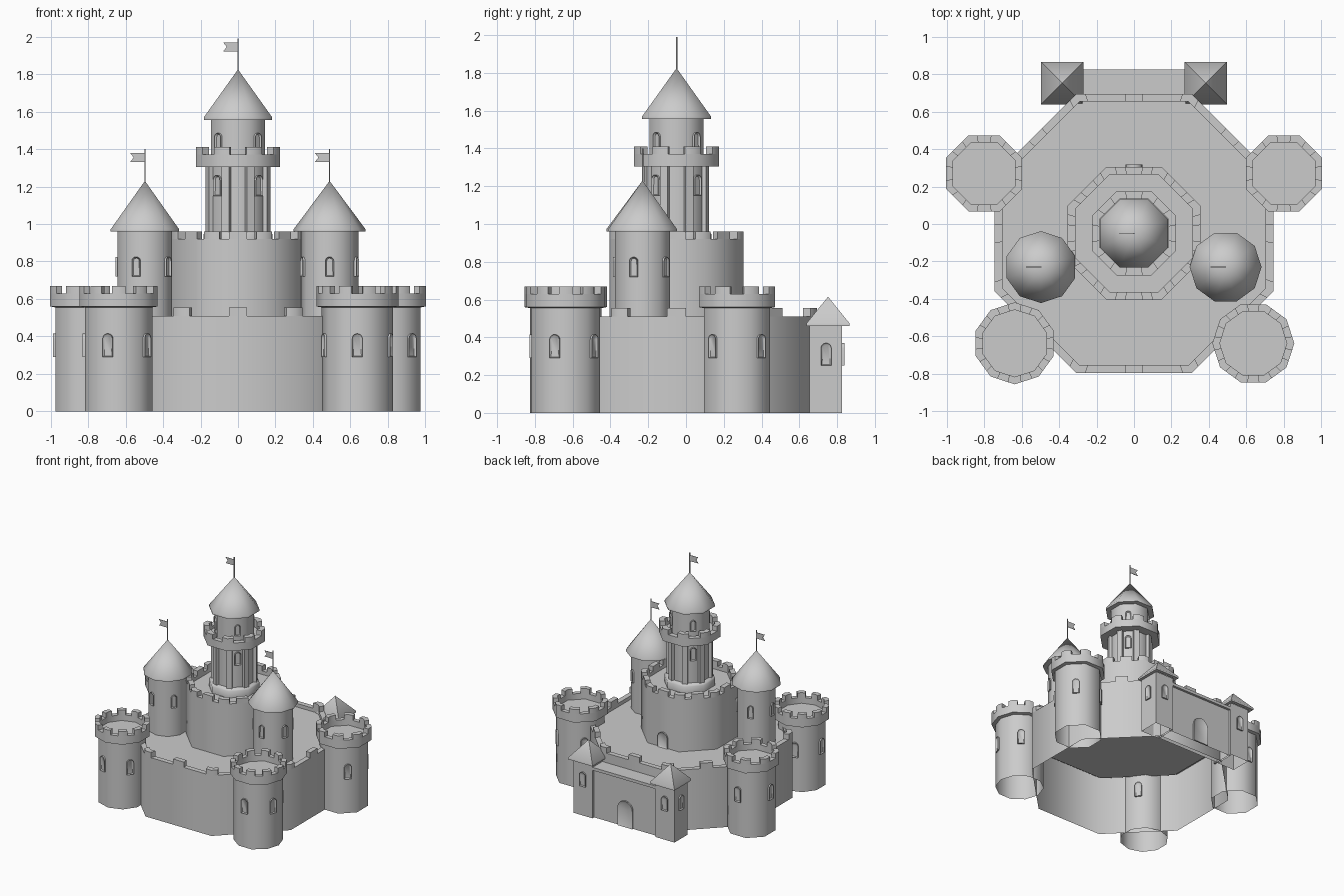
import bpy, bmesh, math
from math import sin, cos, pi, radians
from mathutils import Vector, Matrix

cube = bpy.data.objects.get("Cube")
if cube:
    bpy.data.objects.remove(cube, do_unlink=True)

stone = bpy.data.materials.new("stone_grey")
stone.use_nodes = True
GREY = (0.6, 0.6, 0.6, 1)
stone.diffuse_color = GREY
stone.node_tree.nodes["Principled BSDF"].inputs["Base Color"].default_value = GREY


def finish(name, bm, normals=True):
    if normals:
        bmesh.ops.recalc_face_normals(bm, faces=bm.faces)
    mesh = bpy.data.meshes.new(name)
    bm.to_mesh(mesh)
    bm.free()
    obj = bpy.data.objects.new(name, mesh)
    obj.data.materials.append(stone)
    bpy.context.collection.objects.link(obj)
    bpy.ops.object.select_all(action='DESELECT')
    obj.select_set(True)
    bpy.context.view_layer.objects.active = obj
    bpy.ops.object.shade_smooth_by_angle(angle=radians(50))
    return obj


def corner(c, n, rot, r, i, z=0):
    """Corner i of a polygon; rot is the direction of its first flat side."""
    a = radians(rot) + (i - 0.5) * 2 * pi / n
    return Vector((c[0] + r * cos(a), c[1] + r * sin(a), z))


def lathe(name, c, n, rot, profile):
    """Many-sided shell from (radius, height) points, open at the bottom."""
    bm = bmesh.new()
    rings = []
    for r, z in profile:
        if r == 0:
            rings.append([bm.verts.new((c[0], c[1], z))] * n)
        else:
            rings.append([bm.verts.new(corner(c, n, rot, r, i, z)) for i in range(n)])
    for low, high in zip(rings, rings[1:]):
        for i in range(n):
            j = (i + 1) % n
            quad = [low[i], low[j], high[j], high[i]]
            bm.faces.new(list(dict.fromkeys(quad)))
    # Outward winding already follows from the profile direction
    return finish(name, bm, False)


def prism(bm, outline, z0, z1):
    face = bm.faces.new([bm.verts.new((p[0], p[1], z0)) for p in outline])
    up = bmesh.ops.extrude_face_region(bm, geom=[face])['geom']
    bmesh.ops.translate(bm, vec=(0, 0, z1 - z0), verts=[v for v in up if isinstance(v, bmesh.types.BMVert)])


def merlons(name, c, n, rot, r, thick, z0, z1, half, middle=False):
    """Blocks wrapped round the corners, and optionally mid-side ones."""
    bm = bmesh.new()

    def on_edge(s, rad):
        i = math.floor(s)
        return corner(c, n, rot, rad, i).lerp(corner(c, n, rot, rad, i + 1), s - i)
    for i in range(n):
        spans = [(i - half, i, i + half)]
        if middle:
            spans.append((i + 0.5 - half, i + 0.5 + half))
        for span in spans:
            outer = [on_edge(s, r) for s in span]
            inner = [on_edge(s, r - thick) for s in reversed(span)]
            prism(bm, outer + inner, z0, z1)
    finish(name, bm)


def box(name, x0, x1, y0, y1, z0, z1, open_bottom=False):
    bm = bmesh.new()
    prism(bm, [(x0, y0), (x1, y0), (x1, y1), (x0, y1)], z0, z1)
    if open_bottom:
        bmesh.ops.recalc_face_normals(bm, faces=bm.faces)
        low = [f for f in bm.faces if f.normal.z < -0.9]
        bmesh.ops.delete(bm, geom=low, context='FACES')
    return finish(name, bm, not open_bottom)


def arch(name, c, dist, angle, z0, w, h, depth=0.012):
    """Raised arched frame with a sunken panel, facing the given angle."""
    bm = bmesh.new()
    pts = [(-w / 2, 0), (w / 2, 0)]
    pts += [(w / 2 * cos(t * pi / 8), h - w / 2 + w / 2 * sin(t * pi / 8)) for t in range(9)]
    a = radians(angle)
    face = bm.faces.new([bm.verts.new((x, -depth, z)) for x, z in pts])
    base = bm.faces.new([bm.verts.new((x, 0, z)) for x, z in reversed(pts)])
    front, back = list(face.verts), list(reversed(base.verts))
    for i in range(len(pts)):
        j = (i + 1) % len(pts)
        bm.faces.new((front[j], front[i], back[i], back[j]))
    bmesh.ops.remove_doubles(bm, verts=bm.verts, dist=0.0001)
    bmesh.ops.recalc_face_normals(bm, faces=bm.faces)
    bm.faces.ensure_lookup_table()
    face = min(bm.faces, key=lambda f: f.calc_center_median().y)
    bmesh.ops.inset_region(bm, faces=[face], thickness=w * 0.16, depth=0)
    bmesh.ops.translate(bm, vec=(0, depth * 0.8, 0), verts=face.verts)
    place = Vector((c[0] + dist * cos(a), c[1] + dist * sin(a), z0))
    bm.transform(Matrix.Translation(place) @ Matrix.Rotation(a + pi / 2, 4, 'Z'))
    finish(name, bm)


def flag(name, c, z0, z1):
    lathe(name + "_pole", c, 6, 0, [(0.004, z0 - 0.02), (0.004, z1), (0, z1)])
    bm = bmesh.new()
    top, h, w = z1 - 0.02, 0.05, 0.08
    pts = [(0, top), (-w, top), (-w * 0.75, top - h / 2), (-w, top - h), (0, top - h)]
    f = bm.faces.new([bm.verts.new((c[0] + x, c[1] - 0.002, z)) for x, z in pts])
    up = bmesh.ops.extrude_face_region(bm, geom=[f])['geom']
    bmesh.ops.translate(bm, vec=(0, 0.004, 0), verts=[v for v in up if isinstance(v, bmesh.types.BMVert)])
    finish(name + "_cloth", bm)


def apothem(r, n):
    return r * cos(pi / n)


MID = (0, -0.05)

# Outer wall and courtyard
R = 0.806
lathe("outer_wall", MID, 8, 0, [(R, 0), (R, 0.51), (R - 0.045, 0.51), (R - 0.045, 0.48), (0, 0.48)])
merlons("outer_merlons", MID, 8, 0, R, 0.045, 0.51, 0.555, 0.08, True)

# Inner keep
R = 0.384
lathe("keep_wall", MID, 8, 0, [(R, 0.48), (R, 0.92), (R - 0.045, 0.92), (R - 0.045, 0.89), (0, 0.89)])
merlons("keep_merlons", MID, 8, 0, R, 0.045, 0.92, 0.96, 0.16, True)
arch("keep_door", MID, 0.355, 90, 0.48, 0.09, 0.13)

# Four corner towers: place, number of sides, facing
towers = {
    "front_right_tower": ((-0.637, -0.637), 10, -108),
    "front_left_tower": ((0.637, -0.637), 10, -18),
    "back_right_tower": ((-0.8, 0.27), 8, 0),
    "back_left_tower": ((0.8, 0.27), 8, 45),
}
for name, (c, n, rot) in towers.items():
    r, R = 0.19, 0.219
    lathe(name, c, n, rot, [(r, 0), (r, 0.555), (R, 0.56), (R, 0.63), (R - 0.04, 0.63),
                            (R - 0.04, 0.58), (0, 0.58)])
    merlons(name + "_merlons", c, n, rot, R, 0.04, 0.63, 0.67, 0.28)
    for k in range(n // 2):
        arch(name + "_window", c, apothem(r, n), rot + k * 720 / n, 0.29, 0.055, 0.125)

# Two courtyard towers with cone roofs
for name, x, rot in (("right_turret", -0.497, -108), ("left_turret", 0.489, -18)):
    c = (x, -0.23)
    lathe(name, c, 10, rot, [(0.153, 0.48), (0.153, 0.965)])
    lathe(name + "_roof", c, 10, rot, [(0.15, 0.96), (0.192, 0.96), (0.192, 0.972), (0, 1.23)])
    for k in range(5):
        arch(name + "_window", c, apothem(0.153, 10), rot + k * 72, 0.72, 0.045, 0.105)
    flag(name + "_flag", c, 1.23, 1.4)

# Central tower: base, shaft, gallery, upper room and roof
lathe("tower_base", MID, 8, 0, [(0.2, 0.89), (0.2, 0.945), (0.185, 0.96), (0, 0.96)])
lathe("tower_shaft", MID, 8, 0, [(0.163, 0.95), (0.163, 1.32)])
for i in range(8):
    bm = bmesh.new()
    bmesh.ops.create_cube(bm, size=1)
    bm.transform(Matrix.Translation(corner(MID, 8, 0, 0.16, i, 1.135))
                 @ Matrix.Rotation((i - 0.5) * pi / 4, 4, 'Z')
                 @ Matrix.Diagonal((0.036, 0.044, 0.36, 1)))
    finish("tower_pilaster", bm)
R = 0.243
lathe("tower_gallery", MID, 8, 0, [(0.15, 1.305), (R, 1.305), (R, 1.37), (R - 0.045, 1.37),
                                   (R - 0.045, 1.345), (0, 1.345)])
merlons("gallery_merlons", MID, 8, 0, R, 0.045, 1.37, 1.41, 0.26)
lathe("upper_room", MID, 8, 0, [(0.155, 1.34), (0.155, 1.56)])
lathe("tower_roof", MID, 8, 0, [(0.15, 1.555), (0.197, 1.555), (0.197, 1.57), (0, 1.825)])
for k in range(4):
    arch("shaft_window", MID, apothem(0.163, 8), 45 + k * 90, 1.15, 0.05, 0.11)
    arch("upper_window", MID, apothem(0.155, 8), 45 + k * 90, 1.395, 0.045, 0.09)
flag("tower_flag", MID, 1.825, 1.99)

# Gatehouse at the back, with two square turrets
box("gate_wall", -0.31, 0.31, 0.66, 0.805, 0, 0.41, True)
box("gate_cornice", -0.3, 0.3, 0.66, 0.825, 0.405, 0.43)
arch("gate_door", (0, 0), 0.805, 90, 0, 0.14, 0.22)
for side in (-1, 1):
    x, y = side * 0.383, 0.742
    box("gate_turret", x - 0.088, x + 0.088, y - 0.088, y + 0.085, 0, 0.465, True)
    lathe("gate_turret_roof", (x, 0.752), 4, 0,
          [(0.12, 0.46), (0.16, 0.46), (0.16, 0.475), (0, 0.615)])
    arch("gate_turret_window", (x, y), 0.085, 90, 0.25, 0.055, 0.12)
    arch("gate_side_window", (x, y), 0.088, 90 - side * 90, 0.25, 0.055, 0.12)
